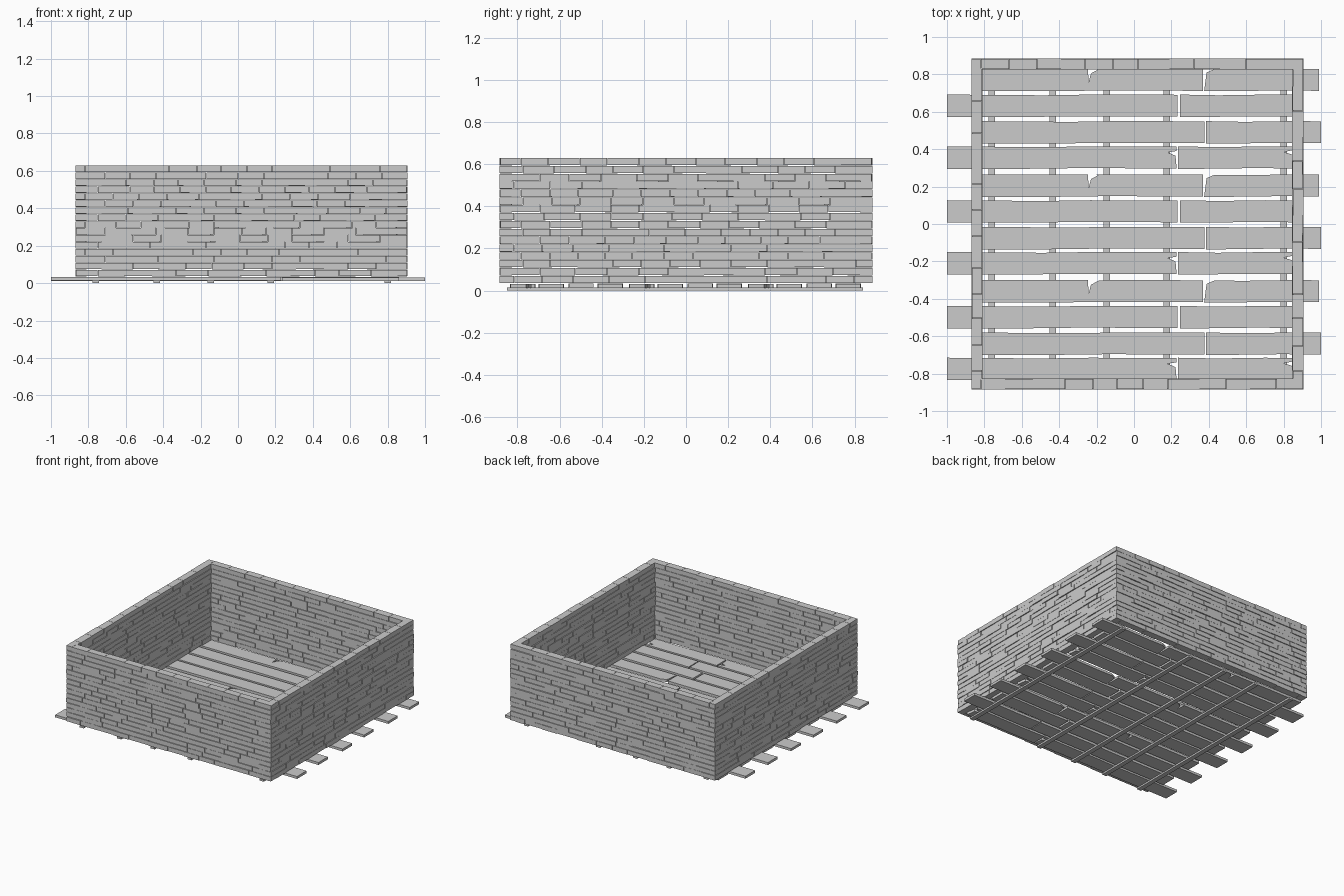
import bpy, bmesh, random
from mathutils import Vector

if "Cube" in bpy.data.objects:
    bpy.data.objects.remove(bpy.data.objects["Cube"])

random.seed(4)
grey = bpy.data.materials.new("stone grey")
grey.diffuse_color = (0.6, 0.6, 0.6, 1)
grey.use_nodes = True
grey.node_tree.nodes["Principled BSDF"].inputs["Base Color"].default_value = grey.diffuse_color


def finish(name, bm):
    bmesh.ops.recalc_face_normals(bm, faces=bm.faces[:])
    me = bpy.data.meshes.new(name)
    bm.to_mesh(me)
    bm.free()
    me.materials.append(grey)
    ob = bpy.data.objects.new(name, me)
    bpy.context.collection.objects.link(ob)
    return ob


def box(bm, lo, hi):
    vs = bmesh.ops.create_cube(bm, size=1)["verts"]
    lo, hi = Vector(lo), Vector(hi)
    for v in vs:
        v.co = (lo + hi) / 2 + v.co * (hi - lo)


def prism(bm, pts, z0, z1):
    face = bm.faces.new([bm.verts.new((x, y, z0)) for x, y in pts])
    ext = bmesh.ops.extrude_face_region(bm, geom=[face])["geom"]
    for v in ext:
        if isinstance(v, bmesh.types.BMVert):
            v.co.z = z1


# --- brick walls: 16 courses, corners interlock on alternate courses ---
X0, X1, Y0, Y1 = -0.87, 0.905, -0.885, 0.885
Z0, COURSE, N, T = 0.034, 0.0372, 16, 0.056


def wall(name, axis, outer, sign, a0, a1, phase):
    """axis 0 runs along x, axis 1 along y; sign points outwards."""
    bm = bmesh.new()
    for c in range(N):
        full = (c + phase) % 2 == 0
        s = a0 if full else a0 + T * 0.9
        e = a1 if full else a1 - T * 0.9
        # joints of this course, staggered against the next
        cuts, p = [s], s + (0.07, 0.14, 0.11, 0.05)[c % 4]
        while p < e - 0.06:
            cuts.append(p)
            p += random.choice((0.13, 0.14, 0.15, 0.17))
        cuts.append(e)
        for i, (p, q) in enumerate(zip(cuts, cuts[1:])):
            zb = Z0 + c * COURSE + (0.001 if i % 2 else 0.003)
            zt = Z0 + (c + 1) * COURSE - (0 if c == N - 1 else 0.001)
            out = outer - sign * random.choice((0, 0.002, 0.004))
            inn = outer - sign * (T + random.choice((0, 0.002, 0.004)))
            d0, d1 = min(out, inn), max(out, inn)
            p, q = p + 0.001, q - 0.001
            if axis == 0:
                box(bm, (p, d0, zb), (q, d1, zt))
            else:
                box(bm, (d0, p, zb), (d1, q, zt))
    finish(name, bm)


wall("front_wall", 0, Y0, -1, X0, X1, 1)
wall("back_wall", 0, Y1, 1, X0, X1, 1)
wall("left_wall", 1, X0, -1, Y0, Y1, 0)
wall("right_wall", 1, X1, 1, Y0, Y1, 0)

# --- floor joists under the planks ---
bm = bmesh.new()
for x in (-0.76, -0.435, -0.145, 0.175, 0.80):
    box(bm, (x - 0.018, -0.85, 0), (x + 0.018, 0.84, 0.014))
finish("floor_joists", bm)


# --- floor planks: a group of four rows repeated three times ---
def plank(bm, x0, x1, y, left=(), top=(), right=(), lift=0.0):
    """Outline goes round clockwise; extra points are chips (x, y offset)."""
    h = 0.06
    mid = (x0 + x1) / 2
    pts = [(x0, y - h)]
    pts += [(a, y + b) for a, b in left] or [(x0, y + h)]
    pts += [(a, y + b) for a, b in top]
    pts += [(mid - 0.1, y + h - 0.004), (mid + 0.15, y + h), (x1, y + h - 0.001)]
    pts += [(a, y + b) for a, b in right]
    pts += [(x1, y - h + 0.002), (mid + 0.1, y - h + 0.004), (mid - 0.2, y - h)]
    prism(bm, pts, 0.012 + lift, 0.031 + lift)


bm = bmesh.new()
for k in range(3):
    s = -0.565 * k
    # row with chipped edge and chipped joint
    y = 0.77 + s
    plank(bm, -0.86, 0.368, y, top=[(-0.247, 0.06), (-0.242, -0.01),
          (-0.23, 0.035), (-0.19, 0.057)], lift=0.002)
    plank(bm, 0.375, 0.99, y, left=[(0.388, 0.04), (0.43, 0.058)])
    # plain row reaching out on the left
    y = 0.632 + s
    plank(bm, -1.0, 0.233, y)
    plank(bm, 0.246, 0.86, y, lift=0.002)
    # plain row reaching out on the right
    y = 0.49 + s
    plank(bm, -0.86, 0.376, y, lift=0.001)
    plank(bm, 0.384, 1.0, y)
    # row with split board ends
    y = 0.355 + s
    plank(bm, -1.0, 0.228, y, lift=0.001,
          right=[(0.226, 0.035), (0.18, 0.028), (0.222, 0.01)])
    plank(bm, 0.236, 0.86, y,
          right=[(0.85, 0.04), (0.80, 0.03), (0.85, 0.015)])
finish("floor_planks", bm)
